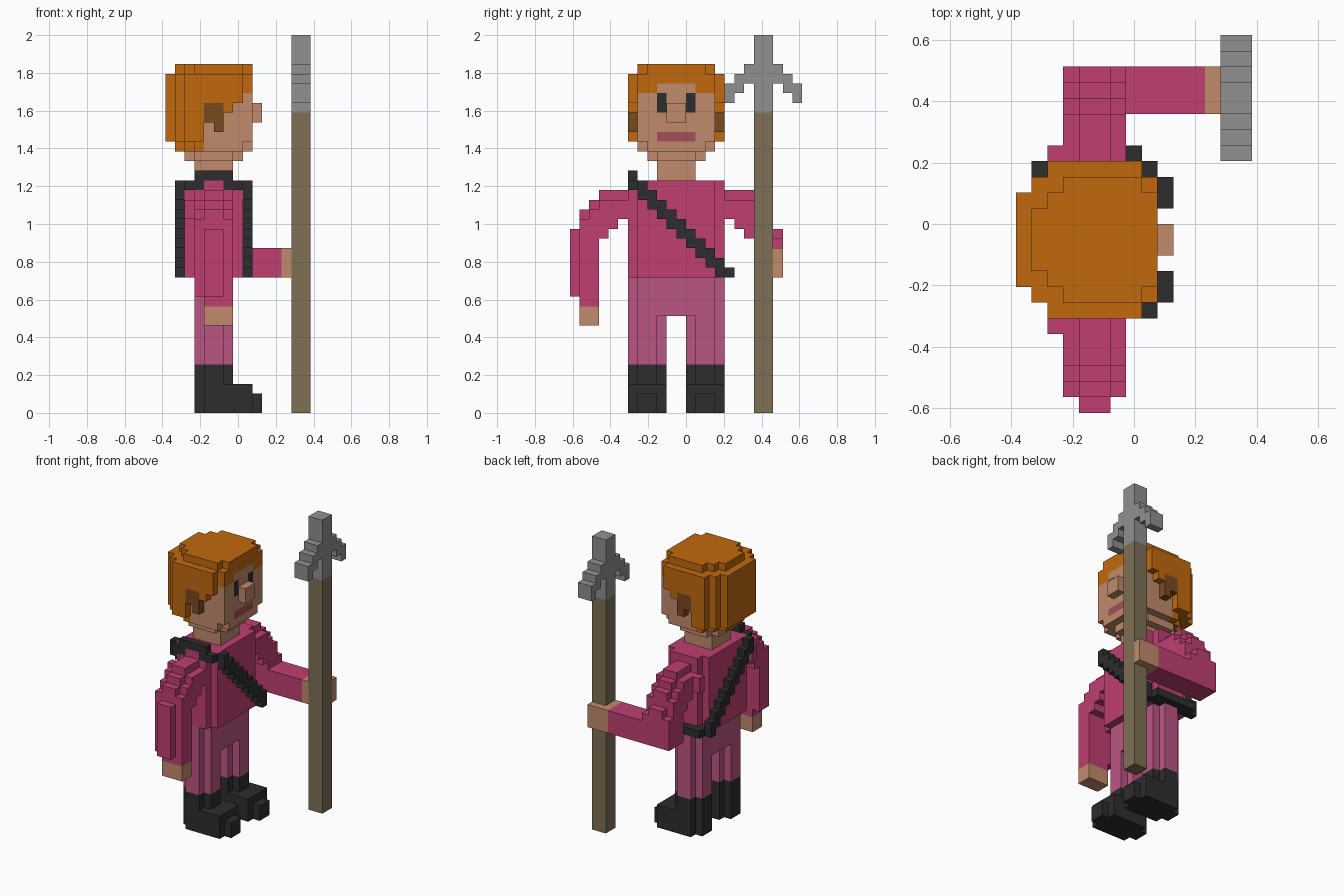
import bpy, bmesh
from mathutils import Vector

if "Cube" in bpy.data.objects:
    bpy.data.objects.remove(bpy.data.objects["Cube"], do_unlink=True)

V = 2 / 39                      # edge length of one block
cells = {}                      # (i, j, k) -> part name


def box(part, i0, i1, j0, j1, k0, k1, back=0, front=0):
    """Fill a block range; back/front cut the vertical corners."""
    for i in range(i0, i1):
        for j in range(j0, j1):
            b = min(j - j0, j1 - 1 - j)
            if i - i0 + b < back or i1 - 1 - i + b < front:
                continue
            for k in range(k0, k1):
                cells[i, j, k] = part


# Legs and boots
box("trousers", 3, 7, 6, 16, 10, 14, 1, 1)
for name, j in (("right", 6), ("left", 12)):
    boot = name + "_boot"
    box("trousers", 3, 7, j, j + 4, 5, 14, 1, 1)
    box(boot, 3, 7, j, j + 4, 0, 5, 1, 1)
    box(boot, 5, 9, j, j + 4, 0, 3)
    box(boot, 9, 10, j + 1, j + 3, 0, 2)

# Torso
box("shirt", 2, 8, 6, 16, 14, 24, 1, 1)

# Sleeves: (offset from torso, bottom, top) for each column of the shoulder
shoulder = [(0, 20, 23), (1, 19, 23), (2, 18, 23), (3, 17, 22), (4, 16, 21), (5, 16, 19)]
for name, sign in (("right_sleeve", -1), ("left_sleeve", 1)):
    for n, z0, z1 in shoulder:
        j = 16 + n if sign > 0 else 5 - n
        box(name, 2 if n == 0 else 3, 7, j, j + 1, z0, z1 - 1)
        box(name, 4, 6, j, j + 1, z1 - 1, z1)

# Hanging right arm
for i in (3, 6):
    for k in range(12, 19):
        cells.pop((i, 0, k), None)
box("right_sleeve", 4, 6, 0, 1, 12, 19)
box("right_sleeve", 3, 7, 1, 3, 12, 20)
box("right_sleeve", 4, 7, 1, 3, 11, 12)
box("right_hand", 4, 7, 1, 3, 9, 11)

# Bent left arm holding the pole
box("left_sleeve", 3, 7, 19, 22, 14, 18)
box("left_sleeve", 7, 12, 19, 22, 14, 17)
box("left_hand", 12, 15, 19, 22, 14, 17)

# Spear
box("spear_pole", 13, 15, 19, 21, 0, 31)
box("spear_head", 13, 15, 19, 21, 31, 39)
for n in range(3):
    for j in (18 - n, 21 + n):
        box("spear_head", 13, 15, j, j + 1, 34 - n, 36 - n)

# Shoulder strap, front and back diagonals joined over shoulder and hip
box("strap", 2, 8, 6, 7, 23, 24)
box("shirt", 4, 6, 6, 7, 23, 24)
box("strap", 3, 7, 6, 7, 24, 25)
for i in (1, 8):
    for j in range(7, 16):
        k = 22 - (j - 7)
        box("strap", i, i + 1, j, j + 1, k, k + 2)
box("strap", 1, 9, 15, 16, 14, 15)
box("strap", 2, 8, 16, 17, 14, 15)

# Neck, jaw and rounded head
box("neck", 3, 7, 9, 13, 24, 27)
box("head", 2, 8, 8, 14, 26, 27, 1, 1)
box("hair", 1, 9, 7, 15, 27, 28, 2, 1)
box("hair", 0, 9, 6, 16, 28, 35, 2, 1)
box("hair", 1, 9, 7, 15, 35, 36, 2, 1)

# Face area below a stepped hairline; side locks end at the ears
hairline = {4: 30, 5: 30, 6: 31, 7: 32, 8: 33}
for (i, j, k), part in list(cells.items()):
    if part == "hair" and i in hairline:
        top = hairline[i] + (1 if i == 8 and 9 <= j <= 12 else 0)
        if k < top:
            if j in (6, 15):
                del cells[i, j, k]
            else:
                cells[i, j, k] = "head"
# Restore the cheeks one block further in
box("head", 4, 8, 7, 15, 27, 30)

# Face details
box("nose", 9, 10, 10, 12, 30, 32)
box("mouth", 8, 9, 9, 13, 28, 29)
for j in (9, 12):
    box("eyes", 8, 9, j, j + 1, 31, 33)
for j in (6, 15):
    box("ear_shadow", 4, 6, j, j + 1, 30, 32)
    box("ear_shadow", 5, 6, j, j + 1, 29, 30)

# Colours
colours = {
    "orange_hair": (193, 105, 14), "skin": (192, 139, 108), "magenta_cloth": (191, 63, 114),
    "pink_cloth": (187, 85, 131), "black_leather": (45, 45, 45), "wood": (126, 112, 86),
    "grey_metal": (144, 144, 144), "dark_brown": (122, 74, 32), "lip_red": (164, 80, 88),
}
part_colour = {
    "hair": "orange_hair", "head": "skin", "neck": "skin", "nose": "skin",
    "right_hand": "skin", "left_hand": "skin", "shirt": "magenta_cloth",
    "right_sleeve": "magenta_cloth", "left_sleeve": "magenta_cloth",
    "trousers": "pink_cloth", "right_boot": "black_leather", "left_boot": "black_leather",
    "strap": "black_leather", "eyes": "black_leather", "spear_pole": "wood",
    "spear_head": "grey_metal", "ear_shadow": "dark_brown", "mouth": "lip_red",
}


def linear(c):
    c /= 255
    return c / 12.92 if c <= 0.04045 else ((c + 0.055) / 1.055) ** 2.4


mats = {}
for name, rgb in colours.items():
    m = bpy.data.materials.new(name)
    m.use_nodes = True
    col = tuple(linear(c) for c in rgb) + (1,)
    m.diffuse_color = col
    m.node_tree.nodes["Principled BSDF"].inputs["Base Color"].default_value = col
    mats[name] = m

# Turn the outer block sides of each part into one merged mesh
for part, colour in part_colour.items():
    bm = bmesh.new()
    for cell in [c for c, p in cells.items() if p == part]:
        for axis in range(3):
            for side in (0, 1):
                near = list(cell)
                near[axis] += 1 if side else -1
                if tuple(near) in cells:
                    continue
                u, w = (axis + 1) % 3, (axis + 2) % 3
                loop = [(0, 0), (1, 0), (1, 1), (0, 1)]
                verts = []
                for a, b in (loop if side else loop[::-1]):
                    p = list(cell)
                    p[axis] += side
                    p[u] += a
                    p[w] += b
                    verts.append(bm.verts.new(Vector((p[0] - 7.5, p[1] - 12, p[2])) * V))
                bm.faces.new(verts)
    bmesh.ops.remove_doubles(bm, verts=bm.verts, dist=V * 0.01)
    bmesh.ops.dissolve_limit(bm, angle_limit=0.01, verts=bm.verts, edges=bm.edges)
    mesh = bpy.data.meshes.new(part)
    bm.to_mesh(mesh)
    bm.free()
    mesh.materials.append(mats[colour])
    bpy.context.collection.objects.link(bpy.data.objects.new(part, mesh))
